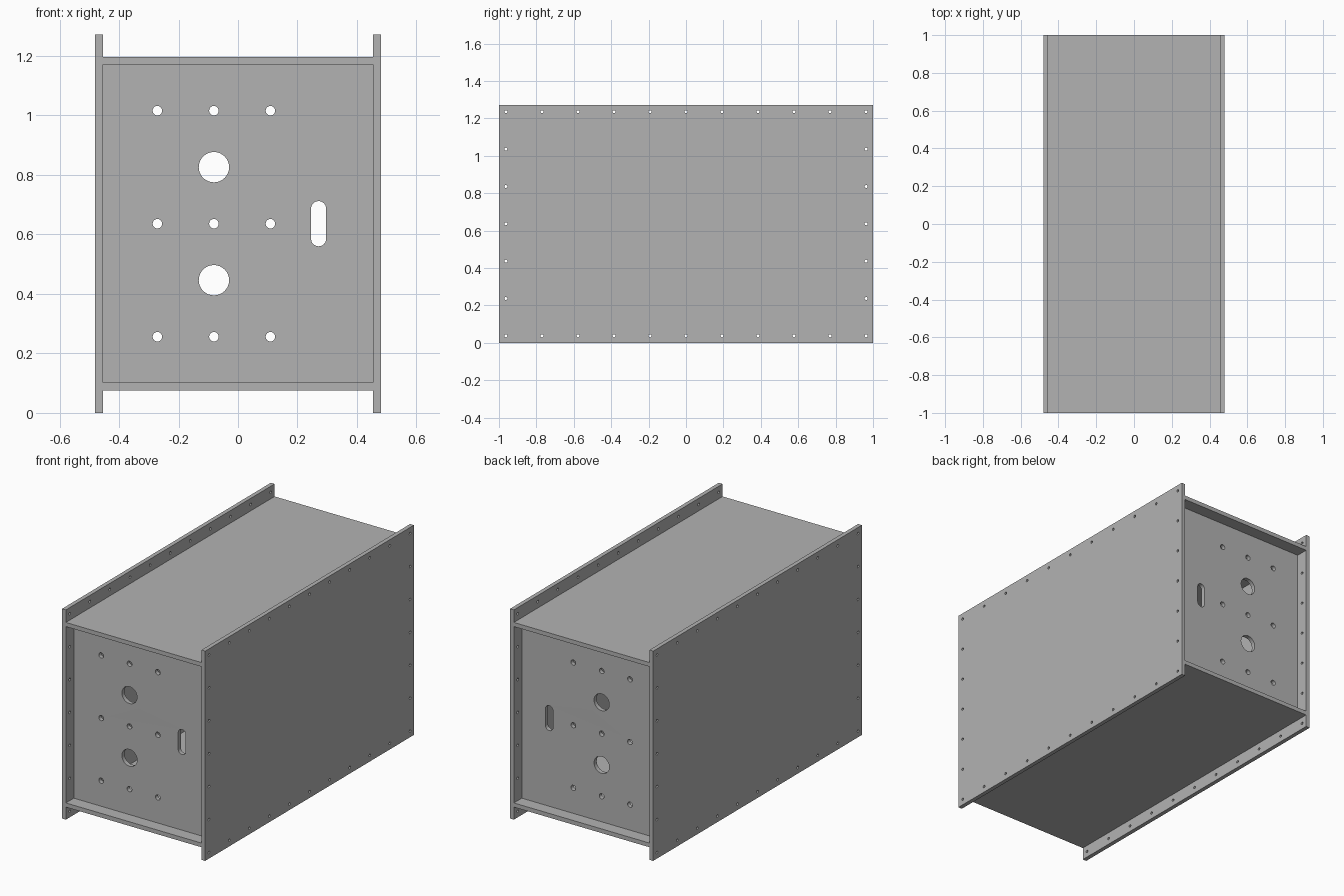
import bpy, bmesh
from math import cos, sin, pi
from mathutils import Matrix

cube = bpy.data.objects.get("Cube")
if cube:
    bpy.data.objects.remove(cube, do_unlink=True)

# Overall dimensions
HALF_W, HALF_L, HEIGHT = 0.48, 1.0, 1.272
T = 0.0254        # sheet thickness
LIP = 0.076       # overhang of the side panels and recess of the end panels

steel = bpy.data.materials.new("grey_steel")
steel.use_nodes = True
grey = (0.45, 0.45, 0.45, 1)
steel.diffuse_color = grey
steel.node_tree.nodes["Principled BSDF"].inputs["Base Color"].default_value = grey


def rect(x0, x1, y0, y1):
    return [(x0, y0), (x1, y0), (x1, y1), (x0, y1)]


def circle(x, y, r, n=24):
    return [(x + r * cos(2 * pi * i / n), y + r * sin(2 * pi * i / n)) for i in range(n)]


def slot(x, y, r, half, n=12):
    """Upright slot with round ends."""
    arc = [(r * cos(pi * i / n), r * sin(pi * i / n) + half - r) for i in range(n + 1)]
    return [(x + u, y + v) for u, v in arc] + [(x - u, y - v) for u, v in arc]


def sheet(name, loops, axes, centre):
    """Flat sheet: first loop is the outline, the rest are holes."""
    curve = bpy.data.curves.new(name, "CURVE")
    curve.dimensions = "2D"
    curve.fill_mode = "BOTH"
    curve.extrude = T / 2
    for loop in loops:
        spline = curve.splines.new("POLY")
        spline.points.add(len(loop) - 1)
        for point, (u, v) in zip(spline.points, loop):
            point.co = (u, v, 0, 1)
        spline.use_cyclic_u = True
    helper = bpy.data.objects.new(name + "_outline", curve)
    bpy.context.collection.objects.link(helper)
    bpy.context.view_layer.update()
    evaluated = helper.evaluated_get(bpy.context.evaluated_depsgraph_get())
    mesh = bpy.data.meshes.new_from_object(evaluated)
    bpy.data.objects.remove(helper, do_unlink=True)

    bm = bmesh.new()
    bm.from_mesh(mesh)
    bmesh.ops.remove_doubles(bm, verts=bm.verts, dist=0.0001)
    place = Matrix(axes).transposed().to_4x4()
    place.translation = centre
    bm.transform(place)
    bmesh.ops.recalc_face_normals(bm, faces=bm.faces)
    bm.to_mesh(mesh)
    bm.free()
    mesh.name = name
    mesh.materials.clear()
    mesh.materials.append(steel)
    obj = bpy.data.objects.new(name, mesh)
    bpy.context.collection.objects.link(obj)
    bpy.ops.object.select_all(action="DESELECT")
    obj.select_set(True)
    bpy.context.view_layer.objects.active = obj
    bpy.ops.object.shade_smooth_by_angle()
    return obj


# Side panels with a row of screw holes around the rim
INSET, COLS, ROWS = 0.037, 11, 7
side = [rect(-HALF_L, HALF_L, 0, HEIGHT)]
for i in range(COLS):
    for j in range(ROWS):
        if i in (0, COLS - 1) or j in (0, ROWS - 1):
            y = -HALF_L + INSET + i * 2 * (HALF_L - INSET) / (COLS - 1)
            z = INSET + j * (HEIGHT - 2 * INSET) / (ROWS - 1)
            side.append(circle(y, z, 0.008, 16))
side_axes = ((0, 1, 0), (0, 0, 1), (1, 0, 0))
for name, s in (("left_side_panel", 1), ("right_side_panel", -1)):
    sheet(name, side, side_axes, (s * (HALF_W - T / 2), 0, 0))

# Top and bottom plates between the sides
inner = HALF_W - T
flat_axes = ((1, 0, 0), (0, 1, 0), (0, 0, 1))
for name, z in (("bottom_plate", LIP + T / 2), ("top_plate", HEIGHT - LIP - T / 2)):
    sheet(name, [rect(-inner, inner, -HALF_L, HALF_L)], flat_axes, (0, 0, z))

# Recessed end panels with bolt holes, two large ports and a slot
MID, STEP, COL = HEIGHT / 2, 0.19, -0.081
end = [rect(-inner, inner, LIP + T, HEIGHT - LIP - T)]
for i in (-1, 0, 1):
    for j in (-1, 0, 1):
        end.append(circle(COL + i * STEP, MID + j * 2 * STEP, 0.016))
for j in (-1, 1):
    end.append(circle(COL, MID + j * STEP, 0.051, 32))
end.append(slot(0.271, MID, 0.0254, 0.076))
end_axes = ((1, 0, 0), (0, 0, 1), (0, -1, 0))
for name, s in (("front_end_panel", -1), ("back_end_panel", 1)):
    sheet(name, end, end_axes, (0, s * (HALF_L - LIP - T / 2), 0))
